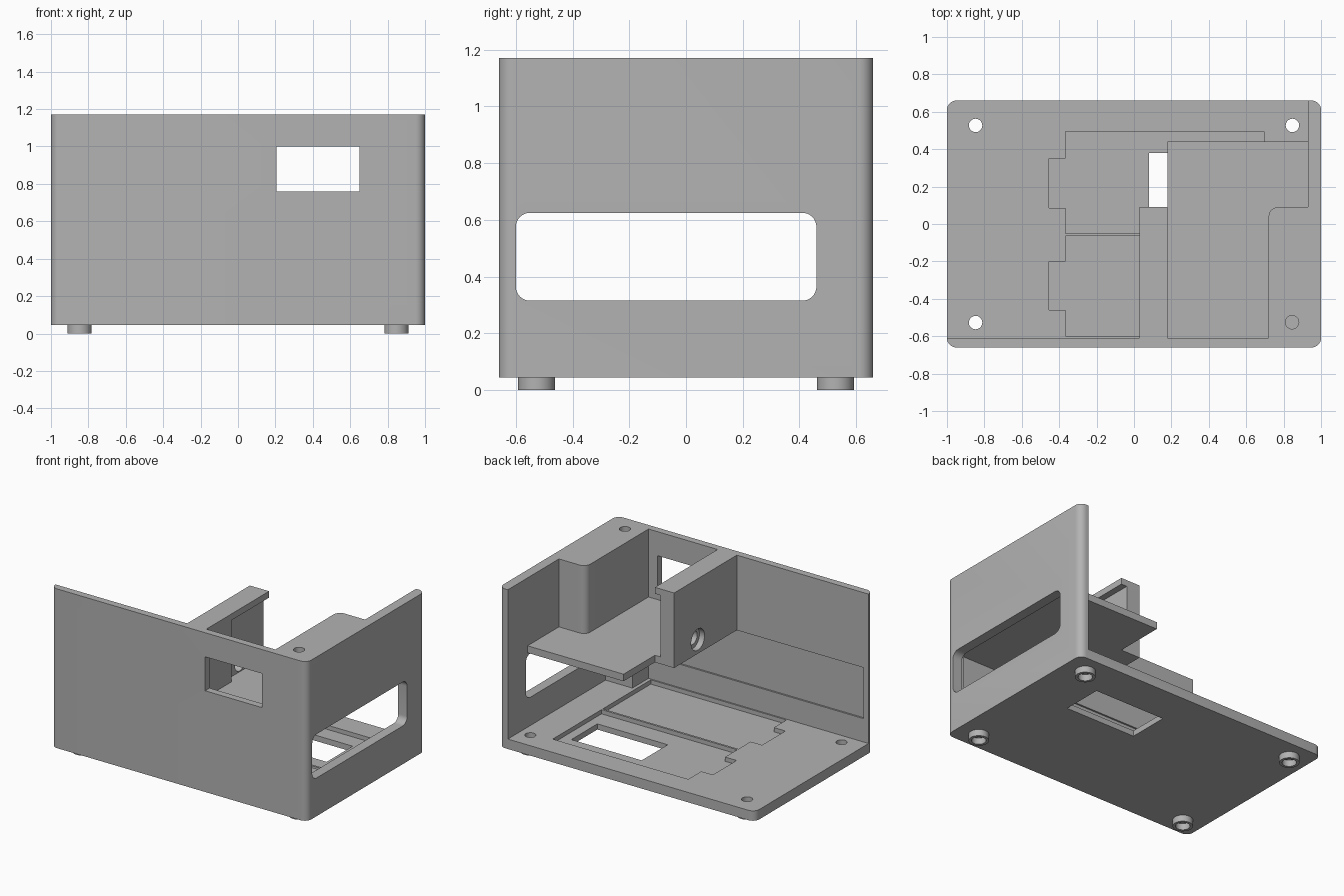
import bpy, bmesh, math
from mathutils import Vector

cube = bpy.data.objects.get("Cube")
if cube:
    bpy.data.objects.remove(cube, do_unlink=True)

grey = bpy.data.materials.new("plain_grey")
grey.use_nodes = True
GREY = (0.45, 0.45, 0.45, 1)
grey.diffuse_color = GREY
grey.node_tree.nodes["Principled BSDF"].inputs["Base Color"].default_value = GREY


def place(axis, u, v, w):
    """Map a profile point (u, v) at depth w to space for an extrusion axis."""
    return Vector((u, v, w)) if axis == 'z' else Vector((w, u, v))


def prism(name, outline, lo, hi, axis='z'):
    bm = bmesh.new()
    face = bm.faces.new([bm.verts.new(place(axis, u, v, lo)) for u, v in outline])
    ext = bmesh.ops.extrude_face_region(bm, geom=[face])
    moved = [g for g in ext["geom"] if isinstance(g, bmesh.types.BMVert)]
    bmesh.ops.translate(bm, verts=moved, vec=place(axis, 0, 0, hi - lo))
    bmesh.ops.recalc_face_normals(bm, faces=bm.faces)
    mesh = bpy.data.meshes.new(name)
    bm.to_mesh(mesh)
    bm.free()
    mesh.materials.append(grey)
    obj = bpy.data.objects.new(name, mesh)
    bpy.context.collection.objects.link(obj)
    return obj


def rounded(u0, u1, v0, v1, radii, steps=8):
    """Rectangle outline with a radius per corner, from lower left anticlockwise."""
    pts = []
    corners = ((u0, v0, 1, 1), (u1, v0, -1, 1), (u1, v1, -1, -1), (u0, v1, 1, -1))
    for i, ((u, v, su, sv), r) in enumerate(zip(corners, radii)):
        if r == 0:
            pts.append((u, v))
            continue
        for k in range(steps + 1):
            a = math.pi * (1 + i / 2 + k / steps / 2)
            pts.append((u + su * r + r * math.cos(a), v + sv * r + r * math.sin(a)))
    return pts


def box(name, x0, x1, y0, y1, z0, z1):
    return prism(name, rounded(x0, x1, y0, y1, [0] * 4), z0, z1)


def cylinder(name, u, v, r, lo, hi, axis='z', sides=32):
    ring = [(u + r * math.cos(2 * math.pi * k / sides),
             v + r * math.sin(2 * math.pi * k / sides)) for k in range(sides)]
    return prism(name, ring, lo, hi, axis)


def combine(obj, others, operation='DIFFERENCE'):
    """Cut or join the other objects and discard them."""
    for other in others:
        other.hide_render = True
        mod = obj.modifiers.new("combine", 'BOOLEAN')
        mod.operation, mod.solver, mod.object = operation, 'EXACT', other
        bpy.context.view_layer.objects.active = obj
        bpy.ops.object.modifier_apply(modifier=mod.name)
        bpy.data.objects.remove(other, do_unlink=True)


FLOOR, TOP, BOTTOM = 0.115, 1.17, 0.045
INNER_X, INNER_Y = 0.93, -0.61
SHELF_LOW, SHELF_TOP = 0.64, 0.69
FEET = [(sx * 0.847, sy * 0.527) for sx in (-1, 1) for sy in (-1, 1)]

# Base plate with front and side walls
shell = prism("case_shell", rounded(-1, 1, -0.66, 0.66, [0.05] * 4), BOTTOM, TOP)
recess = FLOOR - 0.03
cutters = [
    box("cavity", -2, INNER_X, INNER_Y, 2, FLOOR, 2),
    box("front_window", 0.205, 0.65, -1, -0.5, 0.76, 1.0),
    prism("side_slot", rounded(-0.6, 0.46, 0.315, 0.625, [0.05] * 4), 0.8, 1.2, 'x'),
    box("front_wall_recess", -0.96, 0.9, -0.622, -0.6, 0.28, 0.64),
    box("floor_opening", 0.08, 0.63, 0.09, 0.38, 0, 0.3),
    box("rear_tray", -0.365, 0.695, -0.05, 0.495, recess, 0.3),
    box("rear_tray_tab", -0.455, -0.36, 0.085, 0.35, recess, 0.3),
    box("front_tray", -0.365, 0.695, -0.6, -0.065, recess, 0.25),
    box("front_tray_tab", -0.455, -0.36, -0.46, -0.2, recess, 0.3),
]
cutters += [cylinder("screw_hole", x, y, 0.036, 0, 0.3) for x, y in FEET]
combine(shell, cutters)

# Ring feet
parts = [shell]
for i, (x, y) in enumerate(FEET):
    foot = cylinder("foot_%d" % (i + 1), x, y, 0.065, 0, BOTTOM)
    combine(foot, [cylinder("foot_bore", x, y, 0.046, -0.1, 0.1)])
    parts.append(foot)

# Shelf
parts.append(box("shelf", 0.18, INNER_X, INNER_Y, 0.44, SHELF_LOW, SHELF_TOP))

# Solid corner block standing on the shelf, with a blind screw hole
block = prism("corner_block", rounded(0.72, INNER_X, INNER_Y, 0.09, [0, 0, 0, 0.05]),
              SHELF_TOP, TOP)
combine(block, [cylinder("blind_hole", 0.845, -0.525, 0.036, 0.95, 1.3)])
parts.append(block)

# Low corner boss on the floor
boss = box("corner_boss", 0.72, INNER_X, INNER_Y, -0.43, FLOOR, 0.31)
combine(boss, [cylinder("boss_hole", 0.847, -0.527, 0.036, 0, 0.25)])
parts.append(boss)

# Partition: full width at the front, thinner behind under a full width cap
partition = box("partition", 0.03, 0.18, INNER_Y, 0.09, SHELF_LOW, TOP)
combine(partition, [
    box("side_relief", 0.135, 0.3, -0.33, 0.2, SHELF_TOP, 1.125),
    cylinder("hole_counterbore", -0.175, 0.74, 0.075, 0, 0.07, 'x'),
    cylinder("partition_hole", -0.175, 0.745, 0.05, 0, 0.16, 'x'),
])
parts.append(partition)

# Smooth the round parts, keep the edges sharp
for obj in parts:
    bpy.ops.object.select_all(action='DESELECT')
    obj.select_set(True)
    bpy.context.view_layer.objects.active = obj
    bpy.ops.object.shade_smooth_by_angle(angle=math.radians(30))
